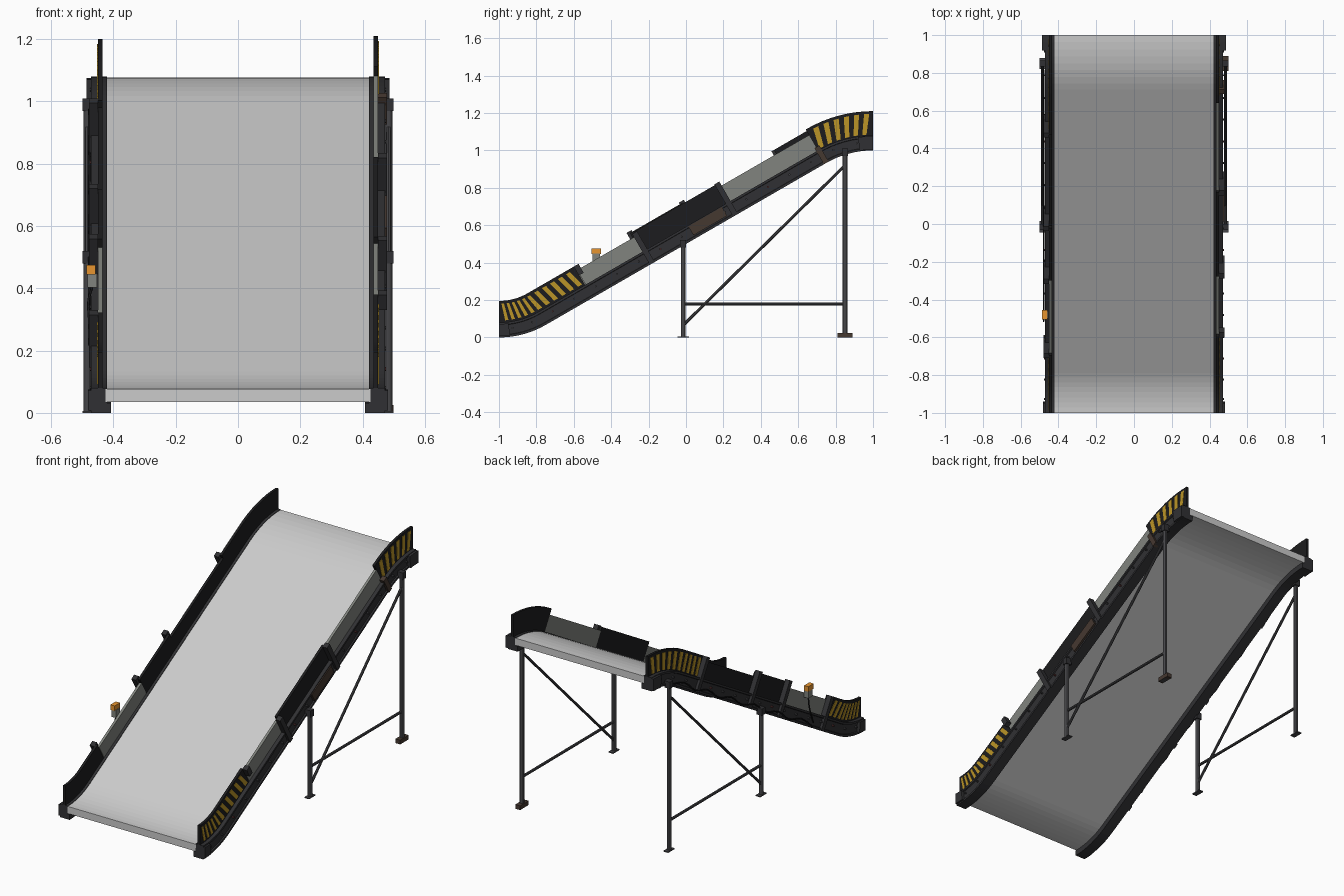
import bpy, bmesh, math
from mathutils import Vector, Matrix

if "Cube" in bpy.data.objects:
    bpy.data.objects.remove(bpy.data.objects["Cube"])

def mat(name, r, g, b):
    m = bpy.data.materials.new(name)
    m.diffuse_color = (r, g, b, 1)
    m.use_nodes = True
    m.node_tree.nodes["Principled BSDF"].inputs["Base Color"].default_value = m.diffuse_color
    return m

BLACK = mat("black_paint", .012, .012, .013)
DARK = mat("dark_steel", .03, .03, .033)
STEEL = mat("leg_steel", .06, .06, .065)
GREY = mat("grey_panel", .22, .23, .21)
YELLOW = mat("hazard_yellow", .5, .3, .02)
BROWN = mat("rusty_brown", .06, .04, .03)
ORANGE = mat("orange_button", .8, .3, .03)
RED = mat("red_bolt", .12, .04, .04)
ARC = .75   # straight run lies between -ARC and ARC

def path(y, h):
    """Point at height h above the S-shaped underside, measured along its normal."""
    c = max(-1, min(1, y))
    if c < -ARC:
        a = math.asin((c + 1) / .5); z = .5 - .5 * math.cos(a)
    elif c > ARC:
        a = math.asin((1 - c) / .5); z = .5 + .5 * math.cos(a)
    else:
        a = math.radians(30); z = .5 + c * math.tan(a)
    return c - h * math.sin(a), z + h * math.cos(a), a

def finish(name, bm, m=None, smooth=False):
    bmesh.ops.recalc_face_normals(bm, faces=bm.faces[:])
    me = bpy.data.meshes.new(name)
    bm.to_mesh(me); bm.free()
    ob = bpy.data.objects.new(name, me)
    bpy.context.collection.objects.link(ob)
    if m:
        me.materials.append(m)
    if smooth:
        bpy.context.view_layer.objects.active = ob
        ob.select_set(True)
        bpy.ops.object.shade_smooth_by_angle()
        ob.select_set(False)
    return ob

def sweep(name, prof, y0, y1, m=None, s=1):
    """Sweep an (x, h) profile along the S path."""
    arc = [.5 * math.sin(math.radians(30 * i / 8)) for i in range(9)]
    mid = [-1 + v for v in arc] + [1 - v for v in arc]
    ys = [y0] + sorted({round(v, 5) for v in mid if y0 + .004 < v < y1 - .004}) + [y1]
    bm = bmesh.new()
    rings = []
    for y in ys:
        rings.append([bm.verts.new((s * x, *path(y, h)[:2])) for x, h in prof])
    n = len(prof)
    for a, b in zip(rings, rings[1:]):
        for i in range(n):
            bm.faces.new((a[i], a[(i + 1) % n], b[(i + 1) % n], b[i]))
    bm.faces.new(rings[0]); bm.faces.new(rings[-1])
    return finish(name, bm, m)

def slab(name, x0, x1, h0, h1, y0, y1, m=None, s=1):
    return sweep(name, [(x0, h0), (x1, h0), (x1, h1), (x0, h1)], y0, y1, m, s)

def box(name, c, d, m=None, rot=0):
    bm = bmesh.new()
    bmesh.ops.create_cube(bm, size=1, matrix=Matrix.Translation(c) @ Matrix.Rotation(rot, 4, 'X') @ Matrix.Diagonal((*d, 1)))
    return finish(name, bm, m)

def rod(name, a, b, r, m, seg=12):
    a, b = Vector(a), Vector(b)
    d = b - a
    bm = bmesh.new()
    bmesh.ops.create_cone(bm, cap_ends=True, segments=seg, radius1=r, radius2=r, depth=d.length,
        matrix=Matrix.Translation((a + b) / 2) @ d.to_track_quat('Z', 'Y').to_matrix().to_4x4())
    return finish(name, bm, m, True)

def strap(name, s, y, h0, h1, m=DARK):
    py, pz, a = path(y, (h0 + h1) / 2)
    box(name, (s * .464, py, pz), (.03, .03, h1 - h0), m, a)

def stripes(name, s, y0, y1, h0, h1, lean):
    """Slanted yellow bars on the outside of a hazard panel."""
    bm = bmesh.new()
    n = round((y1 - y0) / .042)
    step = (y1 - y0) / n
    for i in range(n):
        y = y0 + step * (i + .25)
        w = step * .5
        pts = [(y, h0), (y + w, h0), (y + w + lean, h1), (y + lean, h1)]
        f = [bm.verts.new((s * .4525, *path(*p)[:2])) for p in pts]
        g = [bm.verts.new((s * .449, *path(*p)[:2])) for p in pts]
        bm.faces.new(f); bm.faces.new(g)
        for k in range(4):
            bm.faces.new((f[k], f[(k + 1) % 4], g[(k + 1) % 4], g[k]))
    finish(name, bm, YELLOW)

def cable(name, pts, r=.004):
    cu = bpy.data.curves.new(name, 'CURVE')
    cu.dimensions = '3D'; cu.bevel_depth = r; cu.bevel_resolution = 1; cu.resolution_u = 3
    sp = cu.splines.new('BEZIER')
    sp.bezier_points.add(len(pts) - 1)
    for bp, p in zip(sp.bezier_points, pts):
        bp.co = p
        bp.handle_left_type = bp.handle_right_type = 'AUTO'
    cu.materials.append(BLACK)
    bpy.context.collection.objects.link(bpy.data.objects.new(name, cu))

# belt
slab("belt", -.425, .425, .035, .077, -1, 1)

# side rails, end plates and bolts
RAIL = [(.408, 0), (.472, 0), (.472, .012), (.464, .014), (.464, .066), (.472, .068),
        (.472, .08), (.42, .08), (.42, .032), (.408, .032)]
# guard sections: name, start, end, top height, colour
SECTIONS = {
    1: [("hazard_low", -1, -.5, .195, BLACK), ("grey_low", -.497, -.18, .17, GREY),
        ("black_middle", -.18, .265, .195, BLACK), ("grey_high", .265, .745, .175, GREY),
        ("hazard_high", .745, 1, .21, BLACK)],
    -1: [("hazard_low", -1, -.6, .195, BLACK), ("grey_low", -.597, -.2, .17, GREY),
         ("black_middle", -.2, .08, .2, BLACK), ("black_high", .08, .57, .175, BLACK),
         ("hazard_high", .57, 1, .2, BLACK)],
}
STRAPS = {1: [(-.49, .14, .195), (-.18, 0, .19), (.265, 0, .2), (.75, 0, .1)],
          -1: [(-.6, .0, .195), (-.2, 0, .21), (.08, 0, .21), (.57, 0, .2)]}
for s, side in ((1, "right"), (-1, "left")):
    sweep(side + "_rail", RAIL, -1, 1, DARK, s)
    slab(side + "_end_plate_low", .464, .482, .008, .072, -1, -.94, DARK, s)
    slab(side + "_end_plate_high", .464, .486, .004, .076, .93, 1, DARK, s)
    for i in range(17):
        py, pz, _ = path(-.92 + .115 * i, .045)
        rod(side + "_bolt", (s * .46, py, pz), (s * .476, py, pz), .006, RED if i % 5 == 2 else STEEL, 6)
    # guard panels
    for name, y0, y1, top, m in SECTIONS[s]:
        slab(f"{side}_guard_{name}", .435, .45, .075, top, y0, y1, m, s)
        if name == "hazard_low":
            stripes(side + "_stripes_low", s, y0 + .03, y1, .09, .18, -.02)
        elif name == "hazard_high":
            stripes(side + "_stripes_high", s, y0, y1 - .02, .085, top - .015, .015)
    for y, h0, h1 in STRAPS[s]:
        strap(side + "_strap", s, y, h0, h1, DARK if h1 > .15 else BROWN)
    # leg frame: two posts, crossbar and diagonal brace
    x = s * .484
    for y, top in ((-.015, .5), (.85, .99)):
        rod(side + "_leg", (x, y, 0), (x, y, top), .0125, STEEL)
        box(side + "_leg_clamp", (s * .482, y, top), (.036, .032, .04), DARK)
        box(side + "_foot_plate", (x, y, .003), (.03, .06, .006), STEEL)
    rod(side + "_crossbar", (x, -.015, .178), (x, .85, .178), .008, STEEL, 8)
    rod(side + "_brace", (x, -.01, .07), (x, .85, .92), .008, STEEL, 8)

# wooden block under the right rear leg
box("foot_block", (.484, .85, .0125), (.032, .08, .025), BROWN)

# service box on the right rail
slab("service_box", .462, .478, .02, .075, .05, .23, BROWN)

# push button station on the left guard
box("button_box", (-.468, -.48, .425), (.03, .04, .045), GREY)
box("button_cap", (-.472, -.48, .46), (.028, .05, .03), ORANGE)

# cables on the left rail
cable("rail_cable", [(-.478, *path(-.5 + .11 * i, .03 if i % 2 else .008)[:2]) for i in range(13)])
cable("button_cable", [(-.468, -.48, .405), (-.48, -.47, .36), (-.478, -.49, .3), (-.478, *path(-.5, .03)[:2])])
